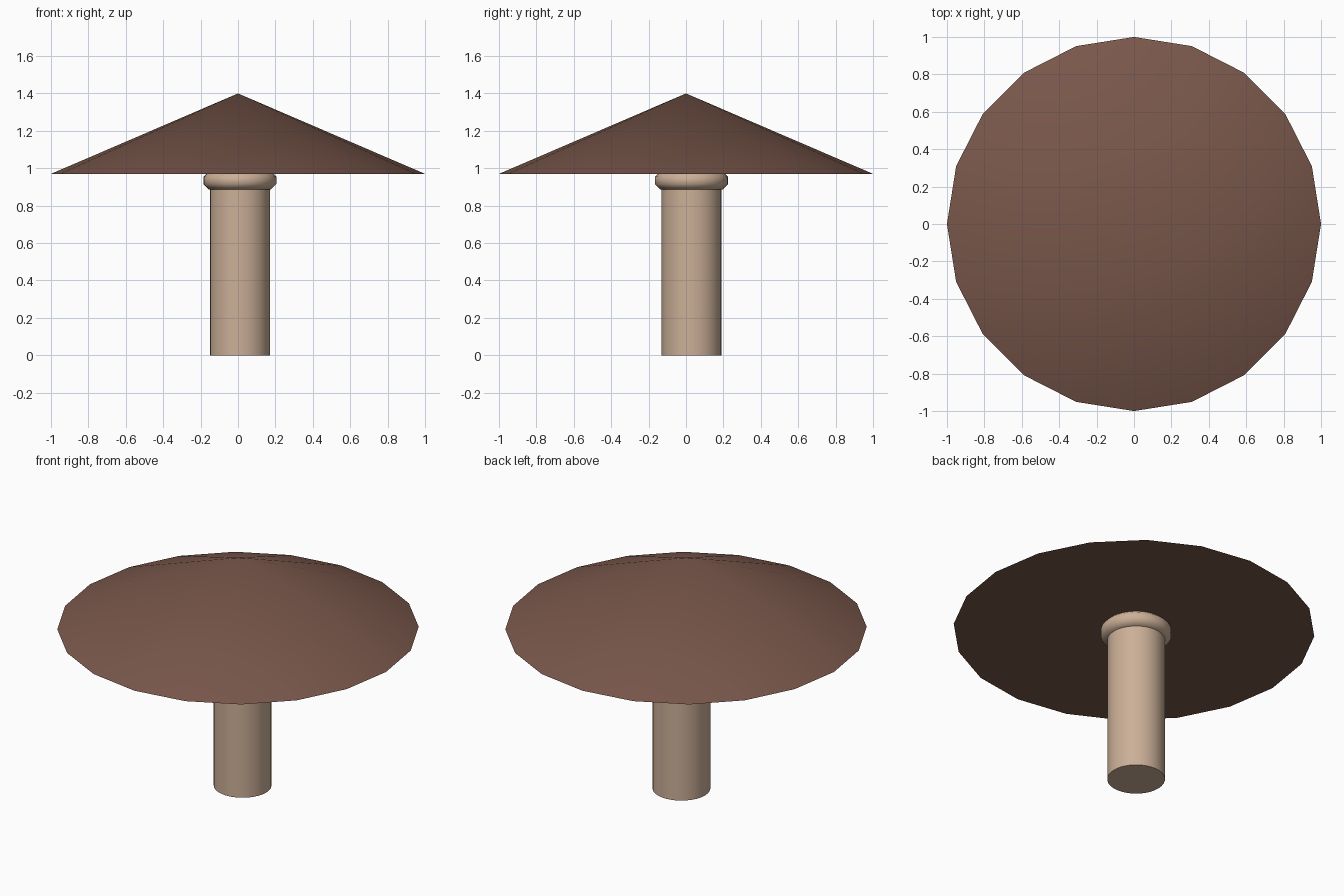
import bpy, math

if "Cube" in bpy.data.objects:
    bpy.data.objects.remove(bpy.data.objects["Cube"])


def material(name, color):
    m = bpy.data.materials.new(name)
    m.diffuse_color = (*color, 1)
    m.use_nodes = True
    m.node_tree.nodes["Principled BSDF"].inputs["Base Color"].default_value = m.diffuse_color
    return m


def finish(name, mat, angle):
    ob = bpy.context.object
    ob.name = name
    ob.data.materials.append(mat)
    bpy.ops.object.shade_smooth_by_angle(angle=math.radians(angle))
    return ob


brown = material("cap_brown", (0.19, 0.095, 0.07))
tan = material("stem_tan", (0.60, 0.43, 0.31))
CX, CY = 0.01, 0.03  # stem sits slightly off the cap axis

# Wide shallow conical cap, 20 sides, closed underneath
bpy.ops.mesh.primitive_cone_add(vertices=20, radius1=1.0, radius2=0, depth=0.43,
                                location=(0, 0, 0.97 + 0.215))
finish("cap", brown, 30)

# Round stem, its top tucked just inside the cap
bpy.ops.mesh.primitive_cylinder_add(vertices=32, radius=0.16, depth=0.98,
                                    location=(CX, CY, 0.49))
finish("stem", tan, 30)

# Ring collar where the stem meets the cap: eight-sided section
bpy.ops.mesh.primitive_torus_add(major_segments=32, minor_segments=8,
                                 major_radius=0.147, minor_radius=0.052,
                                 location=(CX, CY, 0.935))
ring = bpy.context.object
# turn the section half a step so its outer face is vertical
for v in ring.data.vertices:
    r = math.hypot(v.co.x, v.co.y)
    a = math.atan2(v.co.z, r - 0.147) + math.radians(22.5)
    k = (0.147 + 0.052 * math.cos(a)) / r
    v.co = (v.co.x * k, v.co.y * k, 0.052 * math.sin(a))
finish("collar", tan, 60)
